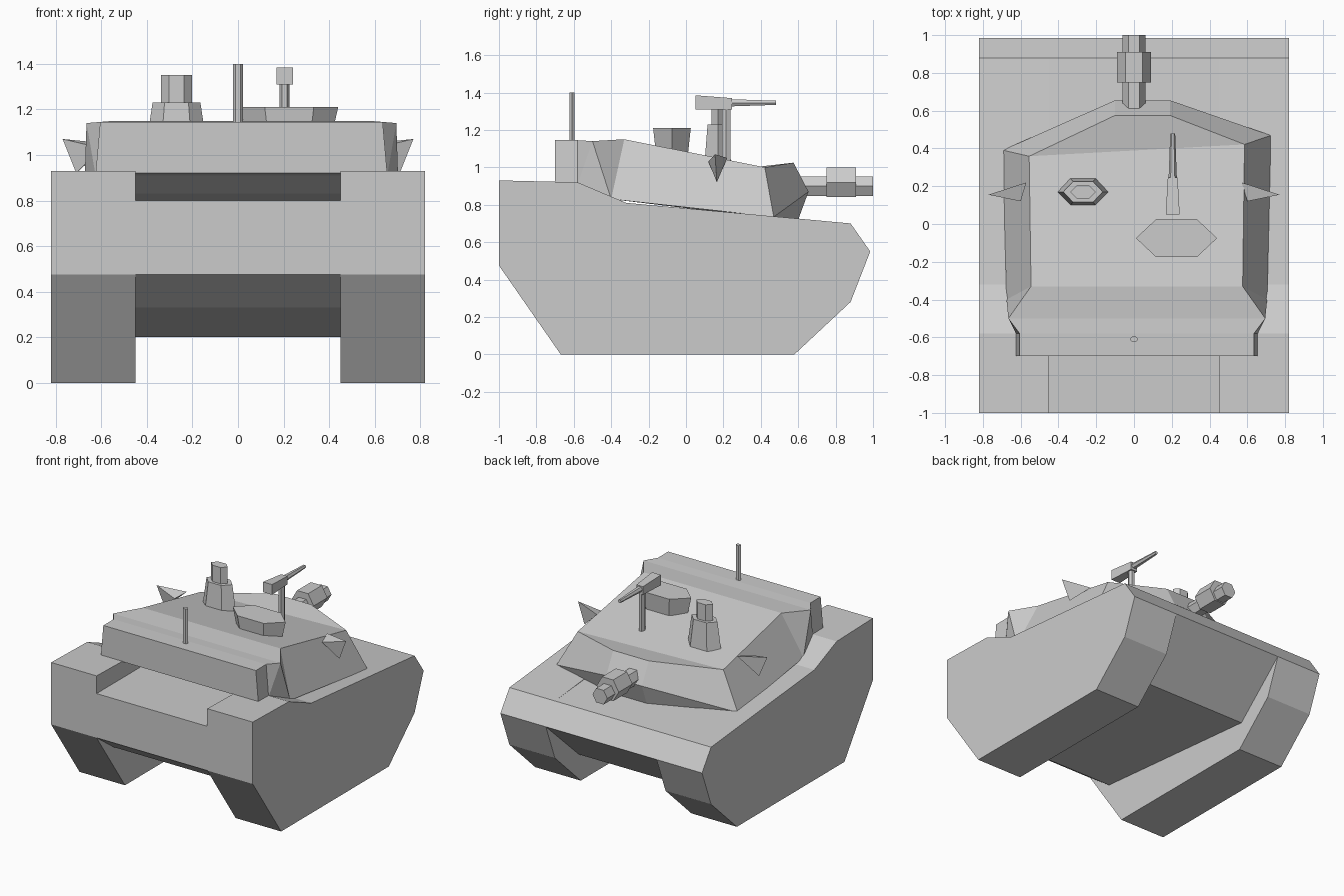
import bpy, bmesh
from math import radians
from mathutils import Matrix, Vector

cube = bpy.data.objects.get("Cube")
if cube:
    bpy.data.objects.remove(cube)

grey = bpy.data.materials.new("plain grey")
grey.use_nodes = True
tone = (0.6, 0.6, 0.6, 1)
grey.diffuse_color = tone
grey.node_tree.nodes["Principled BSDF"].inputs["Base Color"].default_value = tone


def finish(name, bm):
    bmesh.ops.recalc_face_normals(bm, faces=bm.faces)
    mesh = bpy.data.meshes.new(name)
    bm.to_mesh(mesh)
    bm.free()
    mesh.materials.append(grey)
    ob = bpy.data.objects.new(name, mesh)
    bpy.context.collection.objects.link(ob)
    return ob


def slab(name, profile, x0, x1):
    """Side profile (y, z) extruded from x0 to x1."""
    bm = bmesh.new()
    face = bm.faces.new([bm.verts.new((x0, y, z)) for y, z in profile])
    ext = bmesh.ops.extrude_face_region(bm, geom=[face])["geom"]
    verts = [v for v in ext if isinstance(v, bmesh.types.BMVert)]
    bmesh.ops.translate(bm, verts=verts, vec=(x1 - x0, 0, 0))
    return finish(name, bm)


def hexagon(name, start, end, r0, r1, squash=1):
    """Six-sided rod or frustum between two points."""
    a, b = Vector(start), Vector(end)
    bm = bmesh.new()
    bmesh.ops.create_cone(bm, cap_ends=True, segments=6, radius1=r0, radius2=r1,
                          depth=(b - a).length)
    bm.transform(Matrix.Diagonal((1, squash, 1, 1)) @ Matrix.Rotation(radians(30), 4, "Z"))
    turn = Vector((0, 0, 1)).rotation_difference(b - a).to_matrix().to_4x4()
    bm.transform(Matrix.Translation((a + b) / 2) @ turn)
    return finish(name, bm)


# Hull: two track pods and a lower centre body
pod = [(-1, .93), (-1, .475), (-.67, 0), (.58, 0), (.88, .28), (.985, .55),
       (.88, .7), (-.32, .81), (-.58, .92)]
slab("left_track_pod", pod, .45, .82)
slab("right_track_pod", pod, -.82, -.45)
slab("centre_hull", [(-1, .8), (-1, .475), (-.8, .33), (.6, .2), (.985, .55),
                     (.88, .7), (-.32, .8)], -.45, .45)

# Turret: lower and upper outline of one side, from rear to nose
lower = [(.64, -.7, .92), (.64, -.58, .91), (.69, -.4, .83), (.71, .43, .735), (.145, .6, .72)]
upper = [(.62, -.7, 1.145), (.62, -.58, 1.145), (.68, -.5, 1.14), (.56, -.33, 1.15),
         (.57, .39, 1), (.145, .575, 1.025)]
bm = bmesh.new()


def add_side(points, sign):
    out = []
    for x, y, z in points:
        shift = .045 if x < .2 else .015
        skew = .055 * sign * x if .3 < y < .5 else 0
        out.append(bm.verts.new((sign * x + shift, y + skew, z)))
    return out


sides = []
for sign in (1, -1):
    lo, up = add_side(lower, sign), add_side(upper, sign)
    nose = add_side([(.145, .655, .87)], sign)[0]
    for f in ((lo[0], lo[1], up[1], up[0]), (lo[1], up[2], up[1]), (lo[1], lo[2], up[2]),
              (lo[2], up[3], up[2]), (lo[2], lo[3], up[4], up[3]),
              (lo[3], nose, up[5], up[4]), (lo[3], lo[4], nose)):
        bm.faces.new(f)
    sides.append((lo, up, nose))
(lo_l, up_l, nose_l), (lo_r, up_r, nose_r) = sides
for l, r in ((lo_l, lo_r), (up_l, up_r)):
    for i in range(len(l) - 1):
        bm.faces.new((l[i], l[i + 1], r[i + 1], r[i]))
bm.faces.new((lo_l[0], up_l[0], up_r[0], lo_r[0]))
bm.faces.new((lo_l[-1], nose_l, nose_r, lo_r[-1]))
bm.faces.new((nose_l, up_l[-1], up_r[-1], nose_r))
finish("turret", bm)

# Pointed side fins
for name, sign in (("left_fin", 1), ("right_fin", -1)):
    bm = bmesh.new()
    a, b, c, d = [bm.verts.new((sign * x, y, z)) for x, y, z in
                  ((.57, .22, 1.05), (.6, .12, 1.03), (.77, .155, 1.07), (.71, .165, .92))]
    for f in ((a, b, c), (a, c, d), (b, c, d), (a, b, d)):
        bm.faces.new(f)
    finish(name, bm)

# Main gun
hexagon("gun_barrel", (0, .58, .9), (0, 1, .9), .06, .06)
hexagon("gun_sleeve", (0, .75, .92), (0, .91, .92), .09, .09)

# Roof fittings
hexagon("hatch", (.225, -.075, 1.08), (.225, -.075, 1.21), .185, .215, .54)
hexagon("periscope_base", (-.27, .17, 1.03), (-.27, .17, 1.23), .135, .105, .6)
hexagon("periscope_head", (-.27, .17, 1.22), (-.27, .17, 1.35), .067, .067, .6)
hexagon("antenna", (0, -.61, 1.13), (0, -.61, 1.4), .022, .022, .7)

# Roof machine gun
hexagon("mount_post", (.205, .215, 1.03), (.205, .215, 1.32), .022, .022, 1.2)
body = slab("machine_gun_body", [(.05, 1.31), (.05, 1.385), (.245, 1.37), (.245, 1.31)],
            .168, .242)
for v in body.data.vertices:
    if v.co.y > .2:
        v.co.x = .205 + (v.co.x - .205) * .7
hexagon("machine_gun_barrel", (.205, .24, 1.345), (.205, .48, 1.345), .022, .013)
